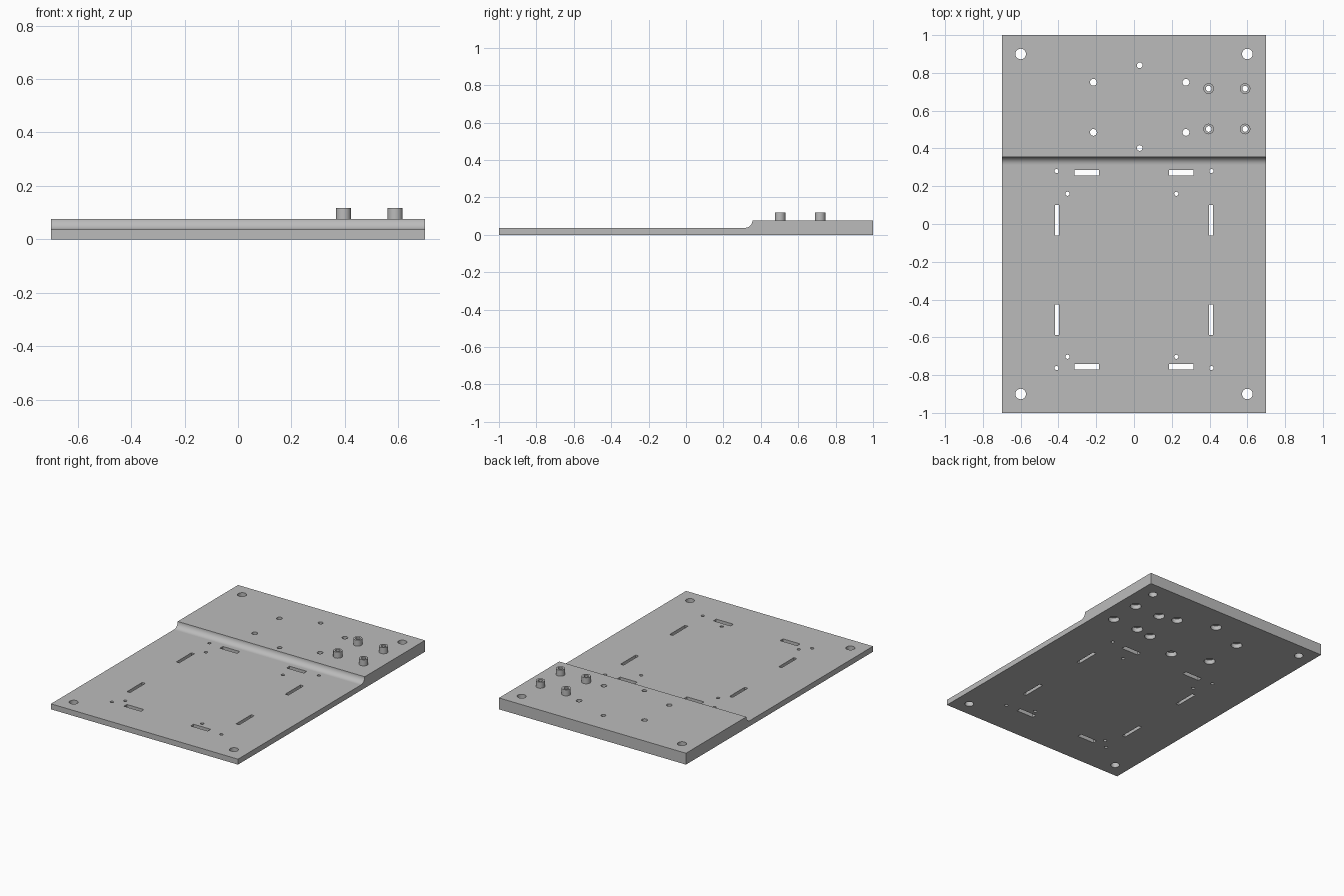
import bpy
import bmesh
from math import cos, sin, pi, radians

cube = bpy.data.objects.get("Cube")
if cube:
    bpy.data.objects.remove(cube, do_unlink=True)

HALF_W, LOW, HIGH, POST_TOP = 0.70, 0.037, 0.077, 0.118
STEP_Y, STEP_R = 0.355, 0.04
BELOW, ABOVE = -0.05, 0.2

grey = bpy.data.materials.new("plain grey")
grey.use_nodes = True
colour = (0.5, 0.5, 0.5, 1)
grey.diffuse_color = colour
grey.node_tree.nodes["Principled BSDF"].inputs["Base Color"].default_value = colour


def make_object(name, bm):
    bmesh.ops.recalc_face_normals(bm, faces=bm.faces)
    mesh = bpy.data.meshes.new(name)
    bm.to_mesh(mesh)
    bm.free()
    mesh.materials.append(grey)
    obj = bpy.data.objects.new(name, mesh)
    bpy.context.collection.objects.link(obj)
    return obj


def smooth(obj):
    bpy.ops.object.select_all(action='DESELECT')
    obj.select_set(True)
    bpy.context.view_layer.objects.active = obj
    bpy.ops.object.shade_smooth_by_angle(angle=radians(35))
    # broad level faces stay truly flat
    for face in obj.data.polygons:
        if abs(face.normal.z) > 0.999:
            face.use_smooth = False


def lathe(bm, x, y, profile, closed=False, sides=32):
    """Turn (radius, height) points about a vertical axis."""
    rings = [[bm.verts.new((x + r * cos(2 * pi * i / sides),
                            y + r * sin(2 * pi * i / sides), z))
              for i in range(sides)] for r, z in profile]
    pairs = list(zip(rings, rings[1:]))
    if closed:
        pairs.append((rings[-1], rings[0]))
    else:
        bm.faces.new(rings[0])
        bm.faces.new(rings[-1])
    for a, b in pairs:
        for i in range(sides):
            j = (i + 1) % sides
            bm.faces.new((a[i], a[j], b[j], b[i]))


def hole(bm, x, y, r, bore=None, depth=0.03):
    """Through hole, optionally counterbored from underneath."""
    profile = [(r, BELOW), (r, ABOVE)]
    if bore:
        profile = [(bore, BELOW), (bore, depth), (r, depth), (r, ABOVE)]
    lathe(bm, x, y, profile)


def slot(bm, x, y, sx, sy):
    made = bmesh.ops.create_cube(bm, size=1)["verts"]
    bmesh.ops.scale(bm, vec=(sx, sy, ABOVE - BELOW), verts=made)
    bmesh.ops.translate(bm, vec=(x, y, (ABOVE + BELOW) / 2), verts=made)


# Stepped plate: side profile with a concave fillet, extruded across
profile = [(1, 0), (1, HIGH)]
for i in range(11):
    a = pi / 2 * i / 10
    profile.append((STEP_Y - STEP_R + STEP_R * cos(a), HIGH - STEP_R * sin(a)))
profile += [(-1, LOW), (-1, 0)]
bm = bmesh.new()
side = bm.faces.new([bm.verts.new((-HALF_W, y, z)) for y, z in profile])
new = bmesh.ops.extrude_face_region(bm, geom=[side])["geom"]
bmesh.ops.translate(bm, vec=(2 * HALF_W, 0, 0),
                    verts=[v for v in new if isinstance(v, bmesh.types.BMVert)])
plate = make_object("stepped_plate", bm)

# Holes and slots
post_spots = [(x, y) for x in (0.395, 0.588) for y in (0.503, 0.717)]
bm = bmesh.new()
for x in (-0.6, 0.6):
    for y in (-0.9, 0.9):
        hole(bm, x, y, 0.028)
for x, y in post_spots:
    hole(bm, x, y, 0.015, 0.035)
for x in (-0.215, 0.275):
    for y in (0.485, 0.75):
        hole(bm, x, y, 0.018, 0.035)
for y in (0.402, 0.84):
    hole(bm, 0.03, y, 0.015, 0.035)
for y in (0.28, -0.763):
    for x in (-0.41, 0.41):
        hole(bm, x, y, 0.011)
for y in (0.16, -0.703):
    for x in (-0.352, 0.224):
        hole(bm, x, y, 0.011)
for s in (-1, 1):
    for y in (0.271, -0.756):
        slot(bm, s * 0.25, y, 0.128, 0.031)
    for y in (0.02, -0.506):
        slot(bm, s * 0.408, y, 0.023, 0.162)
cutter = make_object("hole_cutter", bm)
cutter.hide_render = True

cut = plate.modifiers.new("holes", 'BOOLEAN')
cut.operation = 'DIFFERENCE'
cut.solver = 'EXACT'
cut.object = cutter
bpy.context.view_layer.objects.active = plate
bpy.ops.object.modifier_apply(modifier=cut.name)
bpy.data.objects.remove(cutter, do_unlink=True)
smooth(plate)

# Hollow mounting posts
for n, (x, y) in enumerate(post_spots, 1):
    bm = bmesh.new()
    lathe(bm, x, y, [(0.028, HIGH), (0.028, POST_TOP),
                     (0.015, POST_TOP), (0.015, HIGH)], closed=True)
    smooth(make_object(f"mounting_post_{n}", bm))
